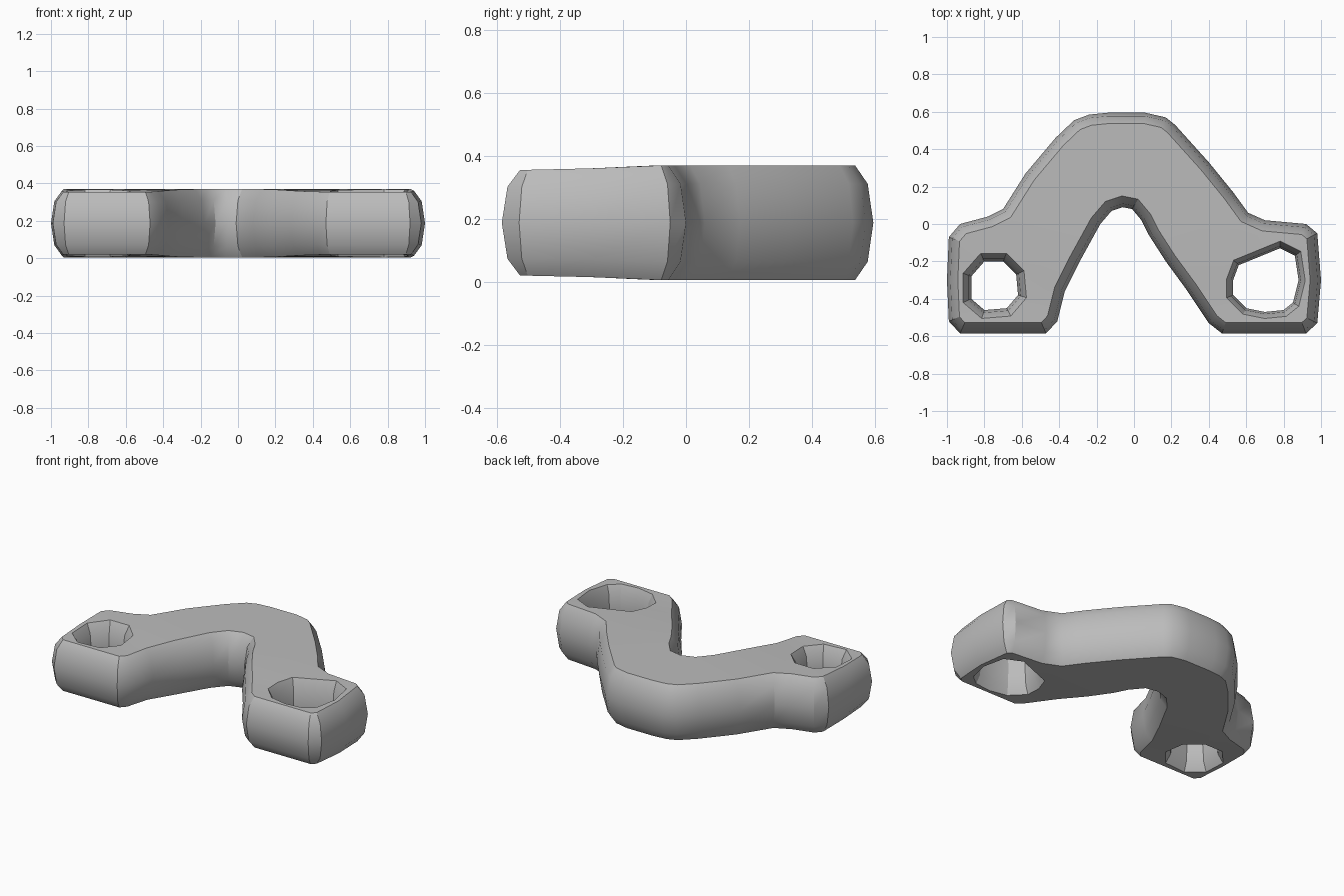
import bpy
import bmesh
import math
from mathutils import Vector

cube = bpy.data.objects.get("Cube")
if cube:
    bpy.data.objects.remove(cube, do_unlink=True)

MID = 0.187

# Outline runs counterclockwise, holes clockwise: material lies left of travel
outline = [(-.99, -.52), (-.93, -.585), (-.47, -.585), (-.41, -.52),
           (-.37, -.36), (-.29, -.2), (-.18, 0), (-.12, .07), (-.06, .09),
           (-.01, .08), (.04, .02), (.08, -.06), (.17, -.2), (.28, -.35),
           (.4, -.53), (.47, -.585), (.92, -.585), (.98, -.53), (1, -.3),
           (.98, -.05), (.92, 0), (.7, .02), (.61, .06), (.53, .17),
           (.4, .33), (.22, .53), (.17, .57), (.06, .595), (-.14, .595),
           (-.24, .585), (-.32, .555), (-.42, .46), (-.58, .27),
           (-.7, .08), (-.78, .04), (-.93, 0), (-.99, -.07), (-1, -.3)]
right_hole = [(-.87, -.28), (-.8, -.2), (-.7, -.2), (-.63, -.27),
              (-.62, -.38), (-.68, -.45), (-.8, -.46), (-.87, -.4)]
left_hole = [(.53, -.3), (.56, -.22), (.78, -.13), (.86, -.17), (.88, -.3),
             (.85, -.42), (.8, -.46), (.7, -.47), (.6, -.45), (.53, -.38)]

# Rounded wall section: height as a share of half thickness, inset
section = [(-1, .058), (-.68, .018), (0, 0), (.68, .018), (1, .058)]


def inset(points, distance):
    """Move a closed loop into the material, mitring each corner."""
    pts = [Vector(p) for p in points]
    moved = []
    for i, p in enumerate(pts):
        before = (p - pts[i - 1]).normalized()
        after = (pts[(i + 1) % len(pts)] - p).normalized()
        side = (before + after).normalized()
        normal = Vector((-side.y, side.x))
        moved.append(p + normal * distance / max(side.dot(after), .7))
    return moved


def half_thickness(y):
    """The arms are slightly thicker than the end pads."""
    blend = min(max((y + .4) / .3, 0), 1)
    return .168 + .014 * blend


def add_wall(bm, points, flare):
    """Skin a wall along a loop; return its bottom and top rim edges."""
    rings = []
    for height, depth in section:
        rings.append([bm.verts.new((p.x, p.y, MID + height * half_thickness(p.y)))
                      for p in inset(points, depth * flare)])
    count = len(points)
    for low, high in zip(rings, rings[1:]):
        for i in range(count):
            j = (i + 1) % count
            bm.faces.new((low[i], low[j], high[j], high[i]))
    return [[bm.edges.get((ring[i], ring[(i + 1) % count])) for i in range(count)]
            for ring in (rings[0], rings[-1])]


# Curved bracket with two pierced end pads
bm = bmesh.new()
rims = [add_wall(bm, outline, 1),
        add_wall(bm, right_hole, .75),
        add_wall(bm, left_hole, .6)]
for level, direction in ((0, -1), (1, 1)):
    edges = [edge for rim in rims for edge in rim[level]]
    bmesh.ops.triangle_fill(bm, edges=edges, use_beauty=True,
                            normal=(0, 0, direction))
bmesh.ops.recalc_face_normals(bm, faces=bm.faces)
mesh = bpy.data.meshes.new("bracket")
bm.to_mesh(mesh)
bm.free()
bracket = bpy.data.objects.new("bracket", mesh)
bpy.context.collection.objects.link(bracket)

# Plain grey
grey = bpy.data.materials.new("grey")
grey.use_nodes = True
color = (.5, .5, .5, 1)
grey.diffuse_color = color
grey.node_tree.nodes["Principled BSDF"].inputs["Base Color"].default_value = color
mesh.materials.append(grey)

# Smooth shading with crisp edges
bpy.ops.object.select_all(action="DESELECT")
bracket.select_set(True)
bpy.context.view_layer.objects.active = bracket
bpy.ops.object.shade_smooth_by_angle(angle=math.radians(30))
